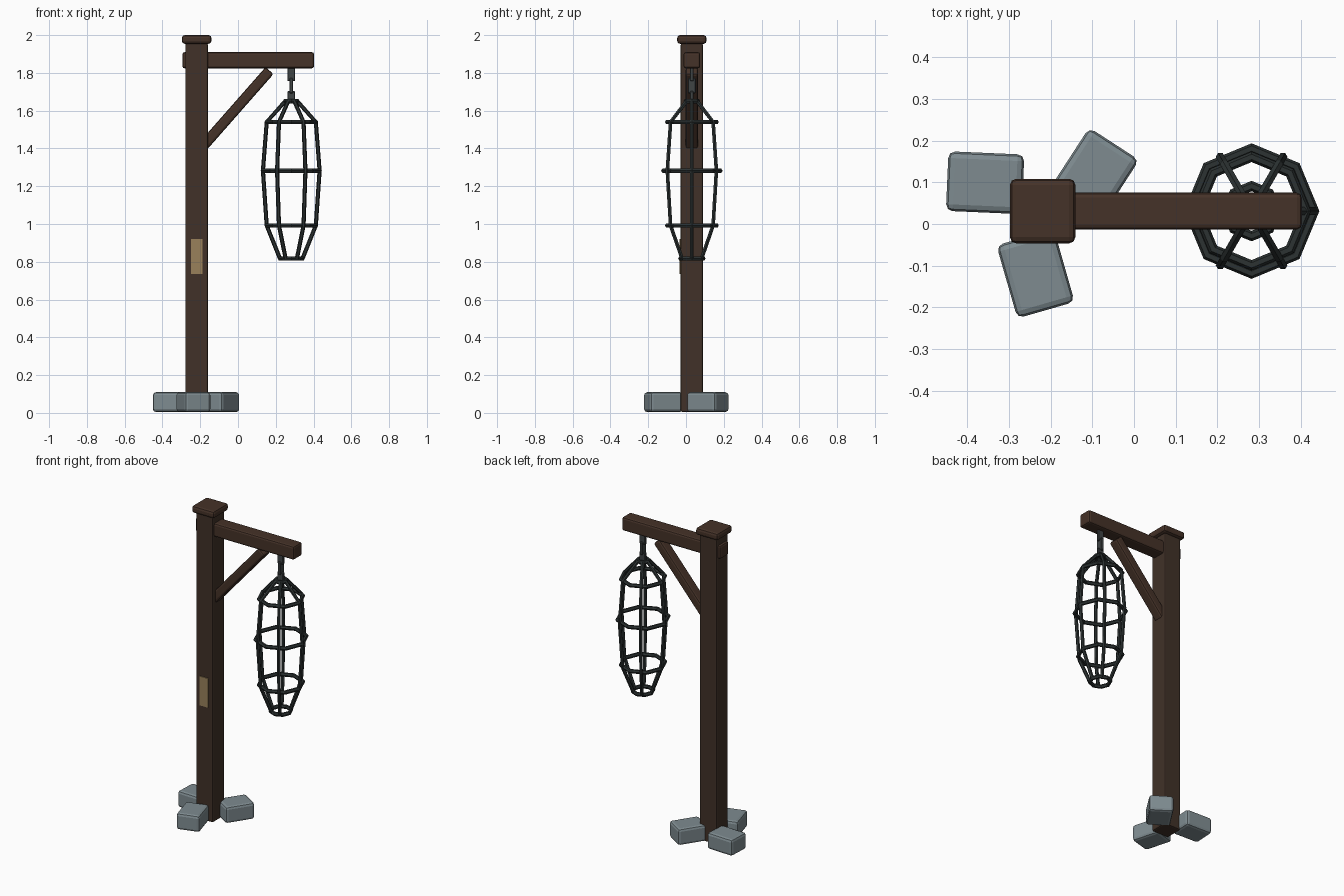
import bpy, bmesh, math
from mathutils import Vector

if "Cube" in bpy.data.objects:
    bpy.data.objects.remove(bpy.data.objects["Cube"])

PX, CX, Y = -0.219, 0.282, 0.031   # post x, cage x, shared depth


def material(name, rgb):
    m = bpy.data.materials.new(name)
    m.diffuse_color = (*rgb, 1)
    m.use_nodes = True
    m.node_tree.nodes["Principled BSDF"].inputs["Base Color"].default_value = m.diffuse_color
    return m


POST = material("dark_wood", (0.052, 0.031, 0.021))
BEAM = material("brown_wood", (0.060, 0.032, 0.021))
STONE = material("grey_stone", (0.21, 0.26, 0.28))
IRON = material("black_iron", (0.025, 0.032, 0.032))
CHAIN = material("chain_iron", (0.05, 0.058, 0.06))
PLATE = material("tan_plate", (0.32, 0.22, 0.105))


def finish(name, bm, mat):
    me = bpy.data.meshes.new(name)
    bmesh.ops.recalc_face_normals(bm, faces=bm.faces)
    bm.to_mesh(me)
    bm.free()
    me.materials.append(mat)
    ob = bpy.data.objects.new(name, me)
    bpy.context.collection.objects.link(ob)
    return ob


def box(name, centre, size, mat, bevel=0.0, rot=(0, 0, 0), segments=2):
    bm = bmesh.new()
    bmesh.ops.create_cube(bm, size=1)
    bmesh.ops.scale(bm, vec=size, verts=bm.verts)
    if bevel:
        bmesh.ops.bevel(bm, geom=bm.edges[:], offset=bevel, segments=segments,
                        profile=0.5, affect='EDGES')
    ob = finish(name, bm, mat)
    ob.location, ob.rotation_euler = centre, rot
    return ob


def tube(bm, points, radius, closed=False, sides=6):
    """Sweep a small polygon along a path lying round the cage axis."""
    rings, n = [], len(points)
    for i, p in enumerate(points):
        if closed:
            t = points[(i + 1) % n] - points[i - 1]
        else:
            t = points[min(i + 1, n - 1)] - points[max(i - 1, 0)]
        t.normalize()
        out = Vector((p.x, p.y, 0)).normalized()
        side = t.cross(out).normalized()
        out = side.cross(t)
        rings.append([bm.verts.new(p + radius * (math.cos(a) * out + math.sin(a) * side))
                      for a in (2 * math.pi * k / sides for k in range(sides))])
    for i in range(n if closed else n - 1):
        a, b = rings[i], rings[(i + 1) % n]
        for k in range(sides):
            j = (k + 1) % sides
            bm.faces.new((a[k], a[j], b[j], b[k]))
    if not closed:
        bm.faces.new(rings[0])
        bm.faces.new(rings[-1])


def polar(r, z, a):
    return Vector((r * math.cos(a), r * math.sin(a), z))


# Post, cap, arm and diagonal brace
box("post", (PX, Y, 0.98), (0.12, 0.118, 1.95), POST, 0.008)
box("post_cap", (PX, Y, 1.977), (0.157, 0.155, 0.046), BEAM, 0.015)
box("arm", (0.054, Y, 1.867), (0.697, 0.088, 0.086), BEAM, 0.012)
a, b = Vector((-0.185, Y, 1.412)), Vector((0.167, Y, 1.812))
box("brace", (a + b) / 2, ((b - a).length, 0.066, 0.056), BEAM, 0.012,
    (0, -math.atan2(b.z - a.z, b.x - a.x), 0))

# Plate on the post front
box("plate", (PX, Y - 0.0605, 0.827), (0.062, 0.008, 0.186), PLATE)

# Foot stones
for i, (x, y, deg) in enumerate([(-0.357, 0.099, -2.5), (-0.236, -0.119, 106), (-0.097, 0.116, 57)]):
    box(f"stone_{i + 1}", (x, y, 0.057), (0.182, 0.143, 0.105), STONE, 0.016,
        (0, 0, math.radians(deg)))

# Chain links, alternating direction
for i, (z, h) in enumerate([(1.792, 0.072), (1.732, 0.08), (1.676, 0.056)]):
    box(f"chain_link_{i + 1}", (CX, Y, z), (0.042, 0.02, h), CHAIN, 0.004,
        (0, 0, math.pi / 2 * (i % 2)), 1)

# Cage: eight-sided hoops and six bent ribs
profile = [(0.032, 1.65), (0.13, 1.54), (0.15, 1.282), (0.13, 0.992), (0.06, 0.818)]
bm = bmesh.new()
for r, z in profile:
    tube(bm, [polar(r, z, math.tau * k / 8) for k in range(8)], 0.0125, True)
finish("cage_hoops", bm, IRON).location = (CX, Y, 0)
bm = bmesh.new()
for k in range(6):
    tube(bm, [polar(r, z, math.tau * k / 6) for r, z in profile], 0.011)
finish("cage_ribs", bm, IRON).location = (CX, Y, 0)
